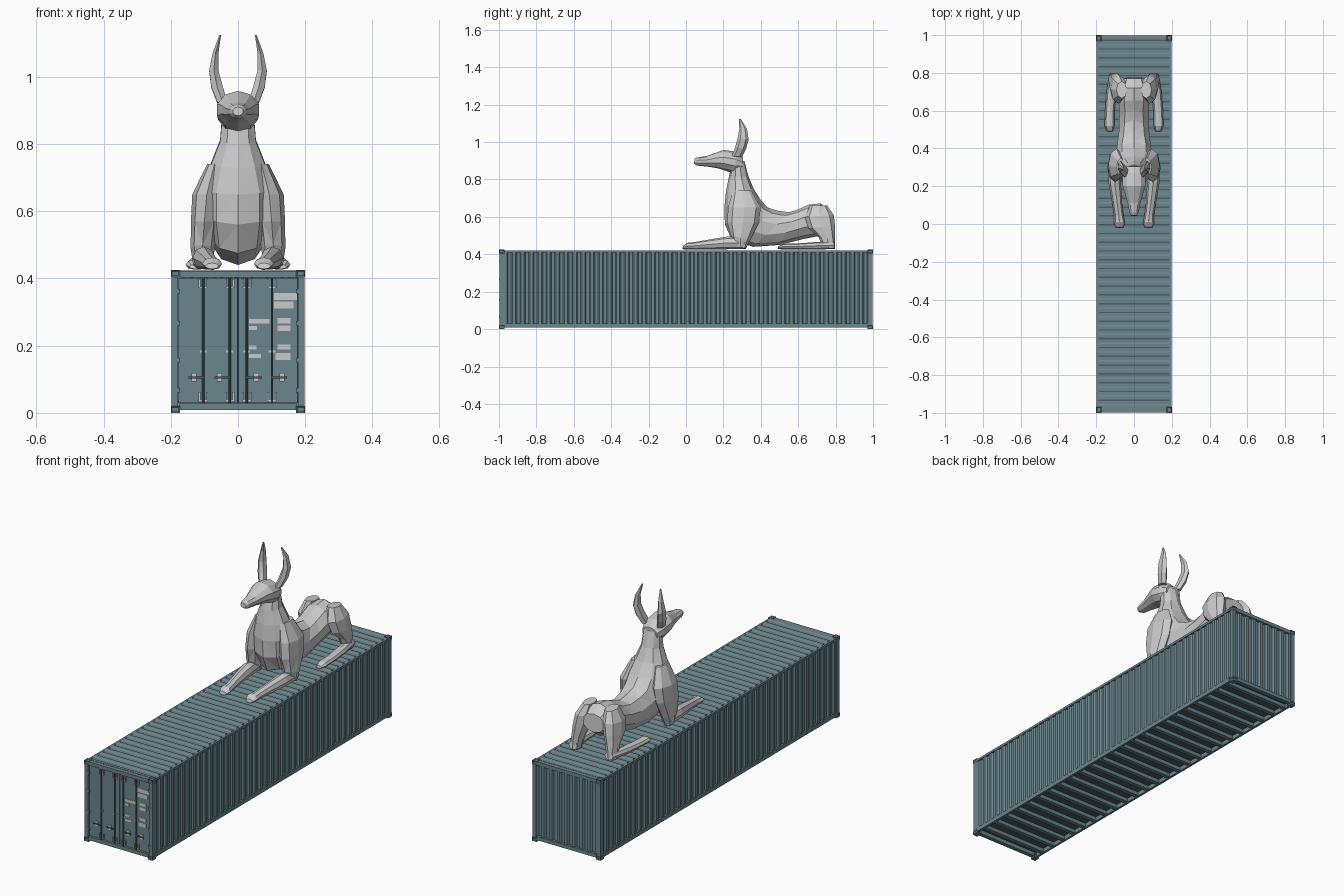
import bpy, bmesh, math
from mathutils import Vector, Matrix


def material(name, rgb):
    m = bpy.data.materials.new(name)
    m.diffuse_color = (*rgb, 1)
    return m


TEAL = material("teal_paint", (0.15, 0.24, 0.27))
DARK = material("dark_steel", (0.07, 0.11, 0.125))
PALE = material("pale_marking", (0.6, 0.6, 0.6))


def finish(name, bm, mat=None):
    me = bpy.data.meshes.new(name)
    bm.to_mesh(me)
    bm.free()
    ob = bpy.data.objects.new(name, me)
    bpy.context.collection.objects.link(ob)
    if mat:
        me.materials.append(mat)
    return ob


def boxes(name, bounds, mat, recess=0):
    """One object made of boxes, each given as (x0, x1, y0, y1, z0, z1)."""
    bm = bmesh.new()
    for x0, x1, y0, y1, z0, z1 in bounds:
        mtx = (Matrix.Translation(((x0 + x1) / 2, (y0 + y1) / 2, (z0 + z1) / 2))
               @ Matrix.Diagonal((abs(x1 - x0), abs(y1 - y0), abs(z1 - z0), 1)))
        bmesh.ops.create_cube(bm, size=1, matrix=mtx)
    if recess:
        bmesh.ops.inset_individual(bm, faces=bm.faces[:], thickness=recess, depth=-recess * 0.8)
    return finish(name, bm, mat)


def corrugated(name, u0, u1, waves, depth, place, outward):
    """Trapezoid-wave sheet; place(u, d, s) gives the point for s = 0 or 1."""
    prof = []
    step = (u1 - u0) / waves
    for i in range(waves):
        for t, d in ((0, 0), (0.35, 0), (0.5, depth), (0.85, depth)):
            prof.append((u0 + (i + t) * step, d))
    prof.append((u1, 0))
    bm = bmesh.new()
    rows = [[bm.verts.new(place(u, d, s)) for s in (0, 1)] for u, d in prof]
    for a, b in zip(rows, rows[1:]):
        bm.faces.new((a[0], b[0], b[1], a[1]))
    bm.normal_update()
    bm.faces.ensure_lookup_table()
    if bm.faces[0].normal.dot(Vector(outward)) < 0:
        bmesh.ops.reverse_faces(bm, faces=bm.faces[:])
    return finish(name, bm, TEAL)


def loft(name, rings, sides=8, mirror=False):
    """Skin rings (x, ya, za, yb, zb, half_width); a and b are opposite ring points."""
    bm = bmesh.new()
    loops = []
    for x, ya, za, yb, zb, w in rings:
        mid = Vector((x, (ya + yb) / 2, (za + zb) / 2))
        half = Vector((0, (yb - ya) / 2, (zb - za) / 2))
        side = Vector((w, 0, 0))
        angles = [2 * math.pi * i / sides for i in range(sides)]
        loops.append([bm.verts.new(mid + side * math.sin(a) + half * math.cos(a)) for a in angles])
    for a, b in zip(loops, loops[1:]):
        for i in range(sides):
            j = (i + 1) % sides
            bm.faces.new((a[i], a[j], b[j], b[i]))
    bm.faces.new(loops[0])
    bm.faces.new(loops[-1])
    bmesh.ops.recalc_face_normals(bm, faces=bm.faces[:])
    bmesh.ops.triangulate(bm, faces=bm.faces[:])
    ob = finish(name, bm)
    if mirror:
        ob.modifiers.new("mirror", 'MIRROR')
    return ob


# Container: corner blocks with recessed holes
W, L, H = 0.2, 1.0, 0.425
boxes("corner_blocks", [(sx * W, sx * (W - 0.027), sy * L, sy * (L - 0.03), z, z + 0.02)
                        for sx in (-1, 1) for sy in (-1, 1) for z in (0, H - 0.02)], TEAL, 0.005)

# Posts and rails
frame = []
for s in (-1, 1):
    for e in (-1, 1):
        frame.append((s * 0.198, s * 0.178, e * 0.997, e * 0.973, 0.018, 0.407))
    frame.append((s * 0.198, s * 0.186, -0.972, 0.972, 0.008, 0.03))
    frame.append((s * 0.198, s * 0.187, -0.972, 0.972, 0.409, 0.421))
    frame.append((-0.174, 0.174, s * 0.997, s * 0.975, 0.009, 0.028))
    frame.append((-0.174, 0.174, s * 0.997, s * 0.975, 0.403, 0.422))
boxes("frame_rails", frame, TEAL)

# Corrugated walls and roof
for s, side in ((-1, "left"), (1, "right")):
    corrugated(side + "_wall", -0.974, 0.974, 42, 0.008,
               lambda u, d, t: (s * (0.196 - d), u, 0.028 + t * 0.383), (s, 0, 0))
corrugated("end_wall", -0.179, 0.179, 8, 0.01,
           lambda u, d, t: (u, 0.992 - d, 0.026 + t * 0.379), (0, 1, 0))
corrugated("roof", -0.976, 0.976, 42, 0.004,
           lambda u, d, t: (-0.188 + t * 0.376, u, 0.4235 - d), (0, 0, 1))

# Floor and its cross beams
boxes("floor", [(-0.187, 0.187, -0.976, 0.976, 0.03, 0.036)], DARK)
boxes("floor_beams", [(-0.187, 0.187, y - 0.011, y + 0.011, 0.011, 0.03)
                      for y in [-0.93 + i * 1.86 / 23 for i in range(24)]], TEAL)

# Doors with hinges
boxes("doors", [(s * 0.0015, s * 0.177, -0.988, -0.978, 0.03, 0.402) for s in (-1, 1)], TEAL)
boxes("door_hinges", [(s * 0.172, s * 0.19, -0.9985, -0.986, z, z + 0.014)
                      for s in (-1, 1) for z in (0.06, 0.15, 0.26, 0.355)], TEAL)

# Locking rods, their brackets and handles
rods = (-0.103, -0.025, 0.026, 0.101)
bm = bmesh.new()
for x in rods:
    bmesh.ops.create_cone(bm, cap_ends=True, segments=8, radius1=0.0035, radius2=0.0035,
                          depth=0.39, matrix=Matrix.Translation((x, -0.993, 0.217)))
finish("locking_rods", bm, DARK)
brackets = []
for x in rods:
    for z in (0.048, 0.385):
        for s in (-1, 1):
            brackets.append((x + s * 0.009, x + s * 0.014, -0.994, -0.987, z - 0.014, z + 0.014))
        brackets.append((x - 0.009, x + 0.009, -0.991, -0.987, z - 0.014, z - 0.01))
    brackets.append((x - 0.01, x + 0.01, -0.992, -0.987, 0.18, 0.186))
boxes("rod_brackets", brackets, PALE)
boxes("door_handles", [(x + o, x + o + 0.045, -0.998, -0.994, 0.102, 0.108)
                       for x, o in zip(rods, (-0.045, -0.045, 0, 0))], DARK)
boxes("handle_plates", [(x - 0.008, x + 0.008, -0.993, -0.987, 0.093, 0.118)
                        for x in (-0.131, -0.055, 0.054, 0.131)], PALE)

# Blank marking panels on the right door
panels = [(0.107, 0.176, 0.336, 0.357), (0.107, 0.165, 0.31, 0.331), (0.118, 0.156, 0.266, 0.283),
          (0.118, 0.156, 0.243, 0.26), (0.033, 0.094, 0.266, 0.28), (0.033, 0.057, 0.246, 0.258),
          (0.118, 0.156, 0.188, 0.204), (0.112, 0.156, 0.157, 0.178), (0.033, 0.068, 0.163, 0.175),
          (0.033, 0.055, 0.188, 0.2)]
boxes("marking_panels", [(a, b, -0.9895, -0.987, c, d) for a, b, c, d in panels], PALE)

# Reclining animal: neck, chest, belly and rump in one skin
loft("torso", [(0, .24, .86, .312, .90, .05), (0, .226, .80, .333, .82, .056),
               (0, .213, .73, .362, .75, .085), (0, .205, .65, .40, .69, .11),
               (0, .208, .56, .437, .65, .11), (0, .245, .475, .49, .633, .095),
               (0, .36, .44, .55, .625, .085), (0, .50, .45, .60, .64, .082),
               (0, .62, .48, .655, .665, .085), (0, .72, .50, .72, .672, .085),
               (0, .775, .54, .77, .635, .065)], 10)
loft("head", [(0, .30, .85, .305, .915, .045), (0, .26, .832, .27, .948, .062),
              (0, .215, .845, .20, .958, .065), (0, .17, .86, .165, .945, .052),
              (0, .12, .868, .11, .925, .036), (0, .06, .874, .06, .918, .025),
              (0, .043, .884, .045, .91, .016)], 10)
loft("ears", [(.046, .245, .925, .30, .92, .018), (.062, .262, .97, .322, .965, .02),
              (.072, .276, 1.02, .335, 1.015, .016), (.067, .285, 1.07, .326, 1.07, .01),
              (.053, .283, 1.124, .293, 1.124, .003)], 6, True)

# Front limbs
loft("shoulders", [(.07, .25, .74, .35, .74, .022), (.093, .225, .65, .40, .65, .043),
                   (.1, .22, .57, .39, .57, .04), (.105, .24, .50, .345, .48, .036),
                   (.105, .26, .45, .32, .428, .028)], 8, True)
loft("forelegs", [(.105, .322, .428, .31, .49, .028), (.102, .22, .427, .22, .495, .033),
                  (.088, .10, .426, .10, .475, .026), (.08, .04, .426, .045, .465, .025),
                  (.077, 0, .425, .01, .462, .03), (.077, -.02, .428, -.015, .446, .02)], 8, True)

# Hind limbs
loft("haunches", [(.065, .665, .665, .755, .66, .028), (.08, .635, .60, .79, .61, .043),
                  (.09, .655, .54, .797, .55, .04), (.1, .71, .49, .797, .49, .03),
                  (.105, .735, .43, .798, .43, .026)], 8, True)
loft("hind_feet", [(.105, .797, .428, .79, .47, .025), (.12, .70, .426, .70, .466, .026),
                   (.128, .60, .426, .60, .458, .025), (.13, .52, .426, .52, .456, .026),
                   (.128, .49, .428, .493, .442, .016)], 8, True)
